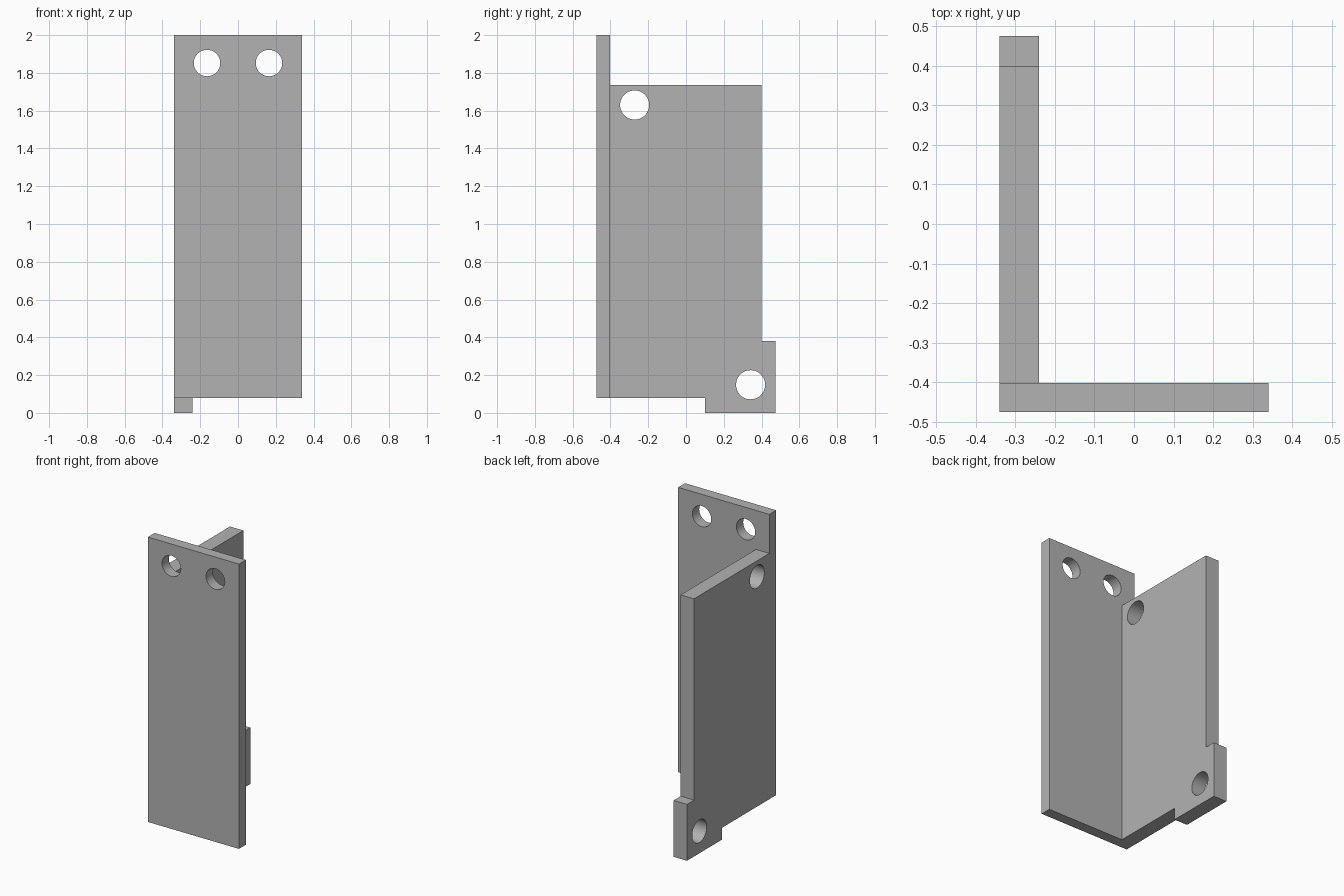
import bpy
import bmesh
from math import radians
from mathutils import Matrix, Vector

cube = bpy.data.objects.get("Cube")
if cube:
    bpy.data.objects.remove(cube, do_unlink=True)

grey = bpy.data.materials.new("plain grey")
grey.use_nodes = True
colour = (0.45, 0.45, 0.45, 1)
grey.diffuse_color = colour
grey.node_tree.nodes["Principled BSDF"].inputs["Base Color"].default_value = colour


def make_object(name, bm):
    bmesh.ops.recalc_face_normals(bm, faces=bm.faces[:])
    mesh = bpy.data.meshes.new(name)
    bm.to_mesh(mesh)
    bm.free()
    mesh.materials.append(grey)
    obj = bpy.data.objects.new(name, mesh)
    bpy.context.collection.objects.link(obj)
    return obj


def side_prism(name, outline, x0, x1):
    """Extrude a (y, z) outline along x."""
    bm = bmesh.new()
    face = bm.faces.new([bm.verts.new((x0, y, z)) for y, z in outline])
    result = bmesh.ops.extrude_face_region(bm, geom=[face])
    verts = [v for v in result["geom"] if isinstance(v, bmesh.types.BMVert)]
    bmesh.ops.translate(bm, verts=verts, vec=(x1 - x0, 0, 0))
    return make_object(name, bm)


def hole_cutter(name, centre, radius, axis):
    bm = bmesh.new()
    turn = Matrix.Rotation(radians(90), 4, "Y" if axis == "X" else "X")
    bmesh.ops.create_cone(bm, cap_ends=True, segments=48, radius1=radius, radius2=radius,
                          depth=0.3, matrix=Matrix.Translation(Vector(centre)) @ turn)
    obj = make_object(name, bm)
    obj.hide_render = True
    return obj


def combine(target, tool, operation):
    mod = target.modifiers.new(operation.title(), "BOOLEAN")
    mod.operation = operation
    mod.solver = "EXACT"
    mod.object = tool
    bpy.context.view_layer.objects.active = target
    bpy.ops.object.modifier_apply(modifier=mod.name)
    bpy.data.objects.remove(tool, do_unlink=True)


LEFT, RIGHT, FRONT, BOTTOM = -0.34, 0.34, -0.475, 0.08

# Tall front plate
bracket = side_prism("angle_bracket", [(FRONT, BOTTOM), (-0.402, BOTTOM), (-0.402, 2), (FRONT, 2)],
                     LEFT, RIGHT)

# Side plate with the stepped foot tab at its rear lower corner
side_plate = side_prism("side_plate", [
    (-0.44, BOTTOM), (0.1, BOTTOM), (0.1, 0), (0.475, 0),
    (0.475, 0.38), (0.4, 0.38), (0.4, 1.737), (-0.44, 1.737)], LEFT, -0.24)
combine(bracket, side_plate, "UNION")

# Mounting holes: a pair through the front plate, two through the side plate
for x in (-0.164, 0.164):
    combine(bracket, hole_cutter("front_hole", (x, -0.44, 1.852), 0.07, "Y"), "DIFFERENCE")
for y, z in ((-0.272, 1.63), (0.342, 0.149)):
    combine(bracket, hole_cutter("side_hole", (-0.29, y, z), 0.077, "X"), "DIFFERENCE")

# Smooth hole walls, crisp plate edges
bpy.ops.object.select_all(action="DESELECT")
bracket.select_set(True)
bpy.context.view_layer.objects.active = bracket
bpy.ops.object.shade_smooth_by_angle(angle=radians(30))
